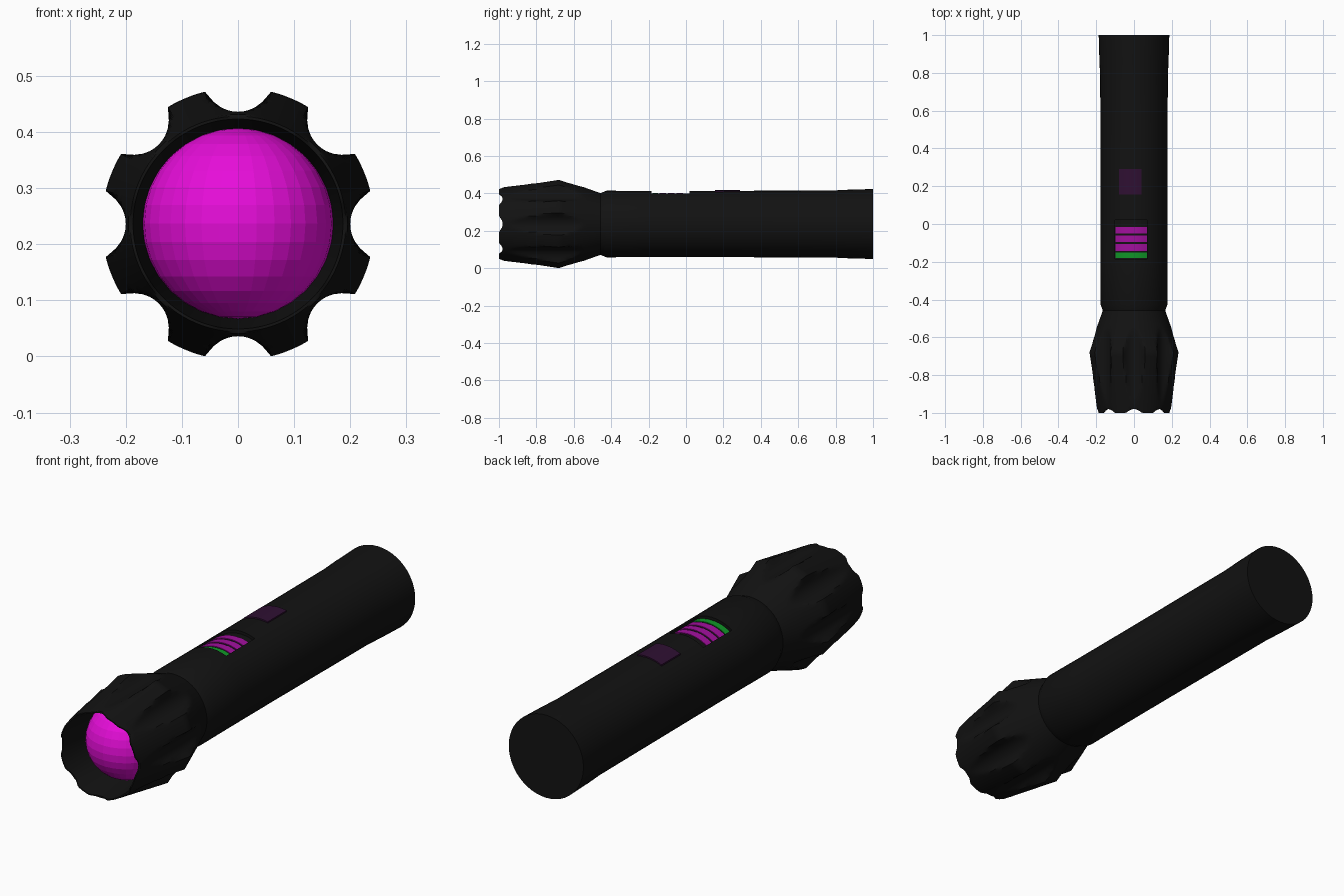
import bpy, bmesh
from math import sin, cos, pi, sqrt, asin

if "Cube" in bpy.data.objects:
    bpy.data.objects.remove(bpy.data.objects["Cube"])

CZ = 0.236  # height of the torch axis


def material(name, rgb):
    m = bpy.data.materials.new(name)
    m.diffuse_color = (*rgb, 1)
    m.use_nodes = True
    m.node_tree.nodes["Principled BSDF"].inputs["Base Color"].default_value = m.diffuse_color
    return m


BLACK = material("black", (0.006, 0.006, 0.006))
MAGENTA = material("magenta", (0.8, 0.004, 0.7))
STRIPE = material("stripe_magenta", (0.36, 0.005, 0.34))
GREEN = material("green", (0.005, 0.3, 0.02))
PURPLE = material("dark_purple", (0.028, 0.005, 0.032))


def finish(name, bm, mat, smooth=True):
    bmesh.ops.recalc_face_normals(bm, faces=bm.faces)
    me = bpy.data.meshes.new(name)
    bm.to_mesh(me)
    bm.free()
    ob = bpy.data.objects.new(name, me)
    bpy.context.collection.objects.link(ob)
    me.materials.append(mat)
    if smooth:
        shade(ob)
    return ob


def shade(ob):
    bpy.ops.object.select_all(action='DESELECT')
    ob.select_set(True)
    bpy.context.view_layer.objects.active = ob
    bpy.ops.object.shade_smooth_by_angle(angle=pi / 6)


def lathe(name, rings, n, mat, point, smooth=True):
    """Capped shell around the y axis; point(ring, angle) gives (y, radius)."""
    bm = bmesh.new()
    loops = []
    for ring in rings:
        loop = []
        for i in range(n):
            a = 2 * pi * i / n
            y, r = point(ring, a)
            loop.append(bm.verts.new((r * sin(a), y, CZ + r * cos(a))))
        loops.append(loop)
    for p, q in zip(loops, loops[1:]):
        for i in range(n):
            j = (i + 1) % n
            bm.faces.new((p[i], p[j], q[j], q[i]))
    bm.faces.new(loops[0])
    bm.faces.new(loops[-1])
    return finish(name, bm, mat, smooth)


def box(name, x0, x1, y0, y1, z0, z1, mat):
    bm = bmesh.new()
    bmesh.ops.create_cube(bm, size=1)
    for v in bm.verts:
        v.co = ((x0 + x1) / 2 + v.co.x * (x1 - x0),
                (y0 + y1) / 2 + v.co.y * (y1 - y0),
                (z0 + z1) / 2 + v.co.z * (z1 - z0))
    return finish(name, bm, mat, False)


def curved_tile(name, x0, x1, y0, y1, r0, r1, mat, n=10):
    """Tile that follows the round top of the body."""
    bm = bmesh.new()
    sections = []
    for i in range(n + 1):
        x = x0 + (x1 - x0) * i / n
        lo, hi = (CZ + sqrt(r * r - x * x) for r in (r0, r1))
        sections.append([bm.verts.new(c) for c in
                         ((x, y0, lo), (x, y1, lo), (x, y1, hi), (x, y0, hi))])
    for p, q in zip(sections, sections[1:]):
        for i in range(4):
            j = (i + 1) % 4
            bm.faces.new((p[i], p[j], q[j], q[i]))
    bm.faces.new(sections[0])
    bm.faces.new(sections[-1])
    return finish(name, bm, mat)


# Body tube, flared at the tail, with a recess for the display
body = lathe("body_tube",
             [(-0.48, 0.160), (-0.455, 0.166), (-0.425, 0.178), (-0.2, 0.177),
              (0.1, 0.177), (0.78, 0.179), (0.86, 0.183), (1.0, 0.187)],
             48, BLACK, lambda ring, a: ring, smooth=False)
cutter = box("display_cutter", -0.1, 0.07, -0.185, 0.02, 0.37, 0.6, BLACK)
cutter.hide_render = True
cutter.hide_viewport = True
cut = body.modifiers.new("display_recess", 'BOOLEAN')
cut.object = cutter
cut.solver = 'EXACT'
bpy.context.view_layer.objects.active = body
bpy.ops.object.modifier_apply(modifier=cut.name)
bpy.data.objects.remove(cutter)
shade(body)

# Display floor and charge bars
curved_tile("display_floor", -0.1, 0.07, -0.185, 0.02, 0.15, 0.164, BLACK)
for i, y in enumerate((-0.18, -0.142, -0.096, -0.05)):
    curved_tile(f"charge_bar_{i + 1}", -0.099, 0.069, y, y + (0.035 if i else 0.03),
                0.16, 0.167, STRIPE if i else GREEN)

# Switch button
curved_tile("switch_button", -0.08, 0.04, 0.155, 0.29, 0.165, 0.183, PURPLE)

# Fluted head: outer skin, scalloped rim, then the reflector cup inside
FR, FC = 0.062, 0.262  # flute radius and its distance from the axis


def head_point(ring, a):
    y, r, inner = ring
    phi = abs((a + pi / 8) % (pi / 4) - pi / 8)
    if not inner and phi < asin(FR / FC):
        r = min(r, FC * cos(phi) - sqrt(FR * FR - (FC * sin(phi)) ** 2))
    scallop = 0.02 * max(0, 1 - (phi / 0.22) ** 2)
    return max(y, -1 + scallop), r


outline = [(-0.455, 0.164), (-0.55, 0.198), (-0.68, 0.243), (-1.0, 0.192)]
head_rings = []
for (ya, ra), (yb, rb) in zip(outline, outline[1:]):
    steps = max(3, round((ya - yb) / 0.02))
    head_rings += [(ya + (yb - ya) * k / steps, ra + (rb - ra) * k / steps, False)
                   for k in range(steps)]
head_rings += [(-1.0, 0.192, False), (-1.0, 0.187, True),
               (-0.9, 0.178, True), (-0.78, 0.168, True)]
lathe("fluted_head", head_rings, 128, BLACK, head_point)

# Faceted glowing lens
bm = bmesh.new()
bmesh.ops.create_uvsphere(bm, u_segments=32, v_segments=16, radius=0.17)
bmesh.ops.translate(bm, verts=bm.verts, vec=(0, -0.795, CZ + 0.001))
finish("lens", bm, MAGENTA, False)
